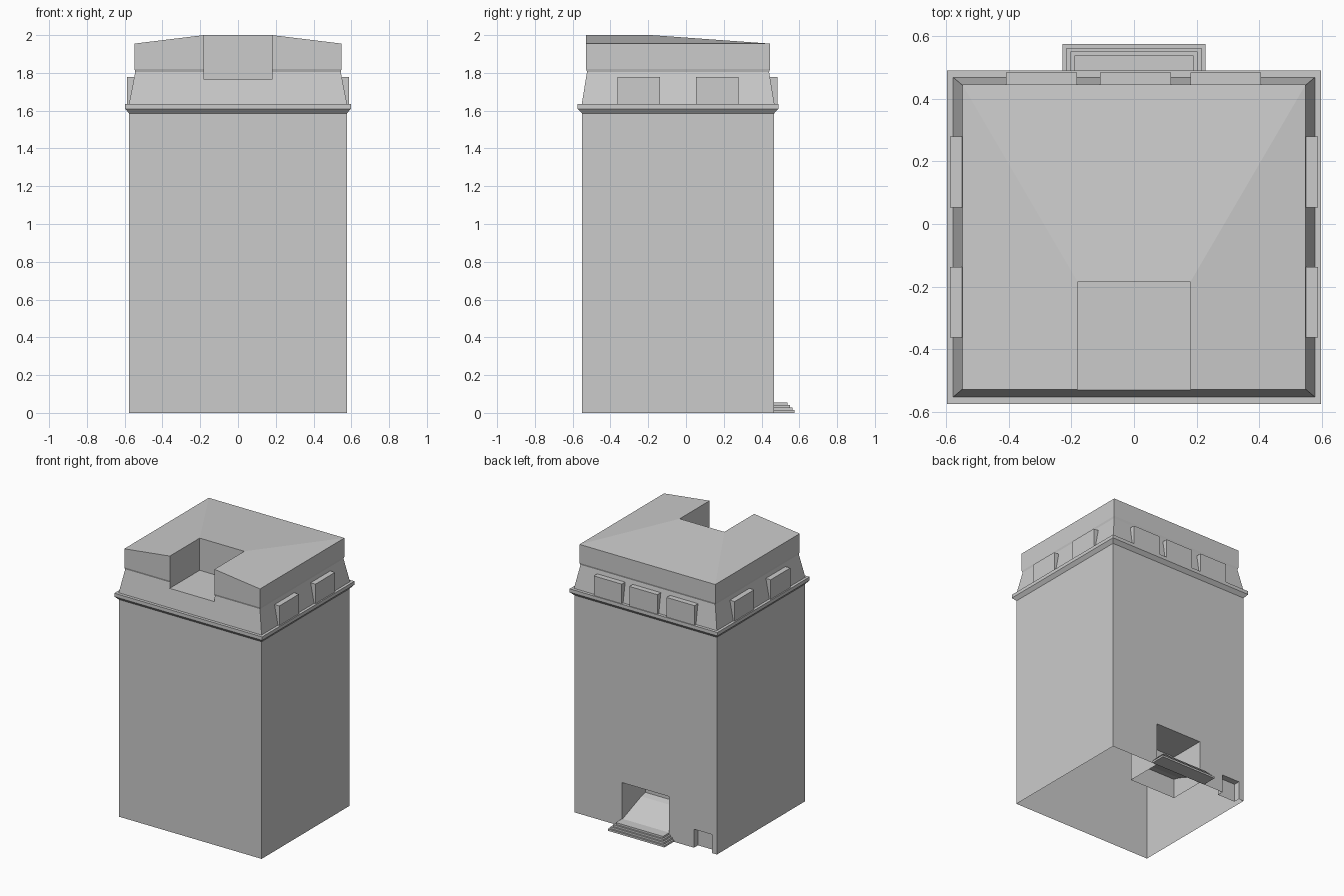
import bpy, bmesh

if "Cube" in bpy.data.objects:
    bpy.data.objects.remove(bpy.data.objects["Cube"])

CY = -0.042   # y centre of the building footprint


def make(name, bm):
    bmesh.ops.recalc_face_normals(bm, faces=bm.faces[:])
    me = bpy.data.meshes.new(name)
    bm.to_mesh(me)
    bm.free()
    ob = bpy.data.objects.new(name, me)
    bpy.context.collection.objects.link(ob)
    return ob


def box(name, x0, x1, y0, y1, z0, z1):
    bm = bmesh.new()
    bmesh.ops.create_cube(bm, size=1)
    for v in bm.verts:
        v.co = (x0 if v.co.x < 0 else x1,
                y0 if v.co.y < 0 else y1,
                z0 if v.co.z < 0 else z1)
    return make(name, bm)


def loft(rings, bottom=False, top=False):
    # stack of rectangular rings (half x, half y, z)
    bm = bmesh.new()
    loops = [[bm.verts.new((sx * hx, CY + sy * hy, z))
              for sx, sy in ((-1, -1), (1, -1), (1, 1), (-1, 1))]
             for hx, hy, z in rings]
    for a, b in zip(loops, loops[1:]):
        for i in range(4):
            j = (i + 1) % 4
            bm.faces.new((a[i], a[j], b[j], b[i]))
    if bottom:
        bm.faces.new(loops[0])
    if top:
        bm.faces.new(loops[-1])
    return bm, loops


def carve(ob, cutters, open_z):
    # cut the recesses, then drop the hidden horizontal caps
    for c in cutters:
        m = ob.modifiers.new("cut", 'BOOLEAN')
        m.operation = 'DIFFERENCE'
        m.solver = 'EXACT'
        m.object = c
    dg = bpy.context.evaluated_depsgraph_get()
    dg.update()
    me = bpy.data.meshes.new_from_object(ob.evaluated_get(dg))
    ob.modifiers.clear()
    bm = bmesh.new()
    bm.from_mesh(me)
    caps = [f for f in bm.faces
            if any(all(abs(v.co.z - z) < 1e-4 for v in f.verts) for z in open_z)]
    bmesh.ops.delete(bm, geom=caps, context='FACES')
    bm.to_mesh(me)
    bm.free()
    ob.data = me
    for c in cutters:
        bpy.data.objects.remove(c)


# Walls: open-bottomed shell with entrance and small side door recesses
bm, _ = loft([(.576, .508, 0), (.576, .508, 1.59)], True, True)
walls = make("walls", bm)
carve(walls, [box("entrance_cutter", -.19, .19, .195, .7, -.1, .32),
              box("side_door_cutter", -.535, -.39, .42, .7, -.1, .135)], (0, 1.59))

# Entrance ramp inside the recess
bm = bmesh.new()
rows = [[bm.verts.new((x, y, z)) for x in (-.19, .19)]
        for y, z in ((.466, .05), (.245, .135), (.195, .145))]
for a, b in zip(rows, rows[1:]):
    bm.faces.new((a[0], a[1], b[1], b[0]))
make("entrance_ramp", bm)

# Entrance steps
for i in range(4):
    w = .228 - .0125 * i
    box(f"step_{i + 1}", -w, w, .465, .575 - .0125 * i, .014 * i, .014 * (i + 1))

# Cornice
bm, _ = loft([(.576, .508, 1.585), (.597, .532, 1.61),
              (.597, .532, 1.635), (.57, .505, 1.635)])
make("cornice", bm)

# Roof: sloped mansard, upright band and hipped top
bm, loops = loft([(.577, .51, 1.635), (.544, .482, 1.805),
                  (.548, .487, 1.82), (.548, .487, 1.955)], True)
A, B, C, D = loops[-1]
yf = CY - .487
P1, P2, R1, R2 = [bm.verts.new((x, y, 2.0)) for y in (yf, -.185) for x in (-.18, .18)]
for f in ((A, B, P2, P1), (P1, P2, R2, R1), (R1, R2, C, D),
          (A, P1, R1, D), (B, C, R2, P2)):
    bm.faces.new(f)
roof = make("roof", bm)
carve(roof, [box("terrace_cutter", -.18, .18, -.8, -.185, 1.765, 2.2)], (1.635,))

# Dormers on the back and both sides
for i, x in enumerate((-.295, .005, .293)):
    box(f"back_dormer_{i + 1}", x - .113, x + .113, .43, .484, 1.635, 1.778)
for i, y in enumerate((-.25, .166)):
    for s, side in ((-1, "left"), (1, "right")):
        xs = sorted((s * .53, s * .588))
        box(f"{side}_dormer_{i + 1}", xs[0], xs[1], y - .113, y + .113, 1.635, 1.778)
